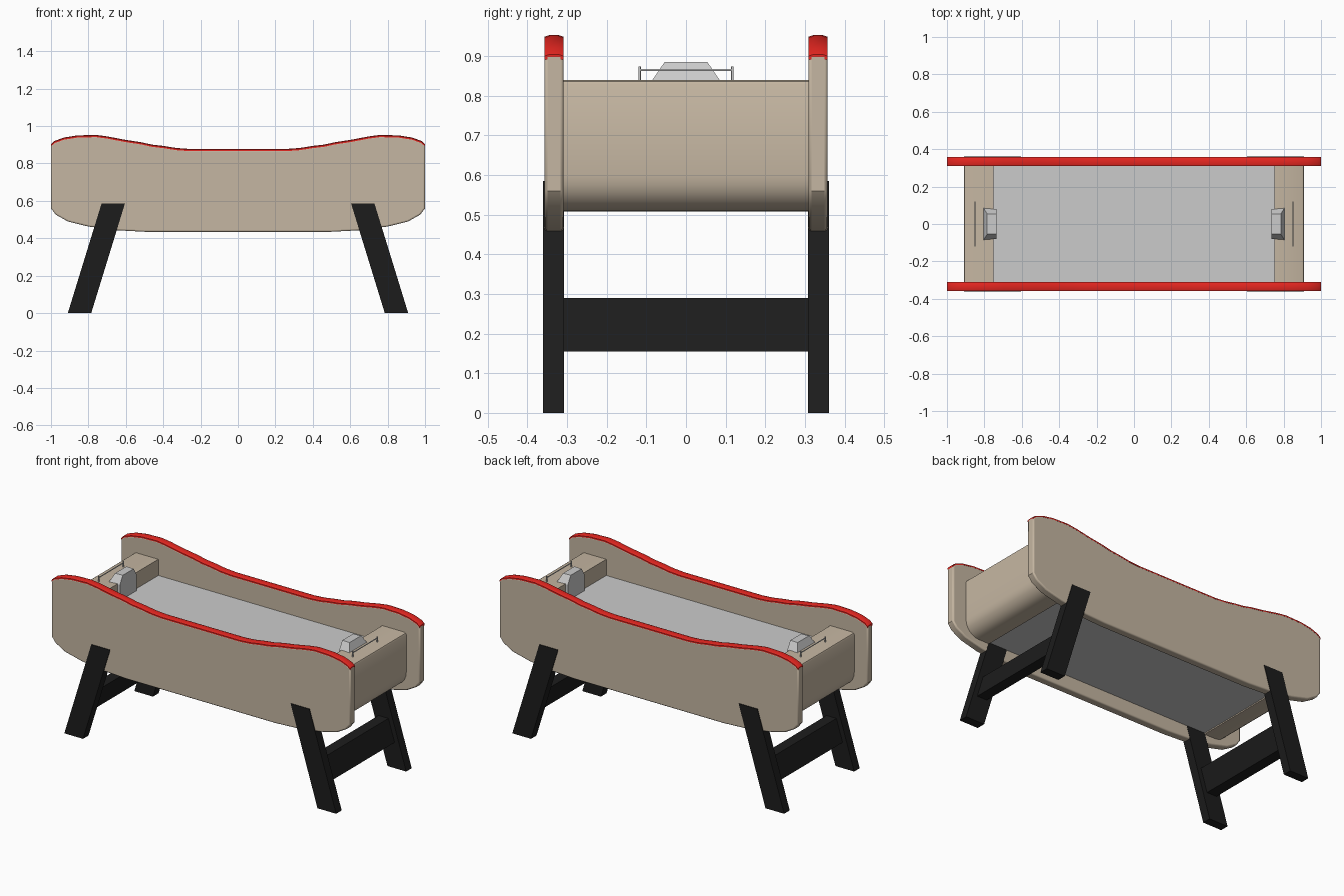
import bpy, bmesh, math
from mathutils import Vector

if "Cube" in bpy.data.objects:
    bpy.data.objects.remove(bpy.data.objects["Cube"])


def material(name, rgb):
    m = bpy.data.materials.new(name)
    m.diffuse_color = (*rgb, 1)
    m.use_nodes = True
    m.node_tree.nodes["Principled BSDF"].inputs["Base Color"].default_value = m.diffuse_color
    return m


WOOD = material("wood", (0.56, 0.47, 0.36))
RED = material("red_trim", (0.8, 0.02, 0.015))
BLACK = material("black", (0.012, 0.012, 0.012))


def finish(name, bm, mat=None, bevel=0.0, smooth=False):
    bmesh.ops.recalc_face_normals(bm, faces=bm.faces[:])
    mesh = bpy.data.meshes.new(name)
    bm.to_mesh(mesh)
    bm.free()
    ob = bpy.data.objects.new(name, mesh)
    bpy.context.collection.objects.link(ob)
    if mat:
        mesh.materials.append(mat)
    if bevel:
        mod = ob.modifiers.new("bevel", 'BEVEL')
        mod.width = bevel
        mod.segments = 3
        mod.limit_method = 'ANGLE'
        mod.angle_limit = math.radians(60)
    if smooth:
        bpy.ops.object.select_all(action='DESELECT')
        ob.select_set(True)
        bpy.context.view_layer.objects.active = ob
        bpy.ops.object.shade_smooth_by_angle(angle=math.radians(35))
    return ob


def prism(name, xz, y0, y1, mat=None, **kw):
    """Extrude an x-z outline along y."""
    bm = bmesh.new()
    face = bm.faces.new([bm.verts.new((x, y0, z)) for x, z in xz])
    out = bmesh.ops.extrude_face_region(bm, geom=[face])
    verts = [v for v in out["geom"] if isinstance(v, bmesh.types.BMVert)]
    bmesh.ops.translate(bm, verts=verts, vec=(0, y1 - y0, 0))
    return finish(name, bm, mat, **kw)


def box(name, lo, hi, mat=None):
    xs = sorted((lo[0], hi[0]))
    return prism(name, [(xs[0], lo[2]), (xs[1], lo[2]), (xs[1], hi[2]), (xs[0], hi[2])],
                 lo[1], hi[1], mat)


def rod(name, a, b, r):
    a, b = Vector(a), Vector(b)
    bm = bmesh.new()
    bmesh.ops.create_cone(bm, cap_ends=True, segments=12, radius1=r, radius2=r,
                          depth=(b - a).length)
    bm.transform((b - a).to_track_quat('Z', 'Y').to_matrix().to_4x4())
    bmesh.ops.translate(bm, verts=bm.verts[:], vec=(a + b) / 2)
    return finish(name, bm, smooth=True)


# Side panel outline: wavy top, boat-shaped bottom
half_top = [(1.0, 0.898), (0.98, 0.915), (0.93, 0.933), (0.86, 0.944), (0.76, 0.947),
            (0.7, 0.939), (0.6, 0.92), (0.52, 0.908), (0.46, 0.895), (0.4, 0.888),
            (0.33, 0.877), (0.26, 0.872)]
top = [(-x, z) for x, z in half_top] + half_top[::-1]
half_bottom = [(1.0, 0.56), (0.975, 0.527), (0.91, 0.49), (0.8, 0.463), (0.65, 0.443), (0.5, 0.435)]
bottom = half_bottom + [(-x, z) for x, z in half_bottom[::-1]]

for side, s in (("front", -1), ("back", 1)):
    y0, y1 = sorted((s * 0.309, s * 0.357))
    prism(side + "_panel", top + bottom, y0, y1, WOOD, bevel=0.008, smooth=True)
    # Crowned red trim following the panel top
    section = [(0, -0.006), (0, 0.002), (0.012, 0.006), (0.036, 0.006), (0.048, 0.002), (0.048, -0.006)]
    bm = bmesh.new()
    rings = [[bm.verts.new((x, y0 + dy, z + dz)) for dy, dz in section] for x, z in top]
    n = len(section)
    for a, b in zip(rings, rings[1:]):
        for i in range(n):
            j = (i + 1) % n
            bm.faces.new((a[i], a[j], b[j], b[i]))
    bm.faces.new(rings[0])
    bm.faces.new(rings[-1][::-1])
    finish(side + "_trim", bm, RED, smooth=True)

# Playing bed
box("playing_bed", (-0.755, -0.31, 0.515), (0.755, 0.31, 0.742))

for end, e in (("left", -1), ("right", 1)):
    # End block with rounded outer corners
    arc = [(0.82 + 0.09 * math.sin(t), 0.598 - 0.09 * math.cos(t))
           for t in [i * math.pi / 12 for i in range(7)]]
    outline = [(0.75, 0.508)] + arc + [(0.91, 0.828), (0.906, 0.836), (0.898, 0.84), (0.75, 0.84)]
    prism(end + "_end_block", [(e * x, z) for x, z in outline], -0.31, 0.31, WOOD, smooth=True)

    # Goal hood on the block edge, with sloping sides
    bm = bmesh.new()
    base = [(0.735, -0.08), (0.805, -0.086), (0.805, 0.086), (0.735, 0.08)]
    crown = [(0.735, -0.052), (0.785, -0.054), (0.785, 0.054), (0.735, 0.052)]
    lo = [bm.verts.new((e * x, y, 0.838)) for x, y in base]
    hi = [bm.verts.new((e * x, y, 0.885)) for x, y in crown]
    bm.faces.new(lo)
    bm.faces.new(hi)
    for i in range(4):
        j = (i + 1) % 4
        bm.faces.new((lo[i], lo[j], hi[j], hi[i]))
    finish(end + "_goal_hood", bm)
    box(end + "_goal_front", (e * 0.735, -0.08, 0.742), (e * 0.752, 0.08, 0.838))

    # Score rail
    rod(end + "_score_rail", (e * 0.85, -0.117, 0.865), (e * 0.85, 0.117, 0.865), 0.003)
    for k in (-1, 1):
        rod(end + "_rail_post", (e * 0.85, k * 0.117, 0.838), (e * 0.85, k * 0.117, 0.874), 0.003)

    # Splayed legs and crossbar
    leg = [(0.91, 0), (0.785, 0), (0.605, 0.585), (0.73, 0.585)]
    for side, s in (("front", -1), ("back", 1)):
        y0, y1 = sorted((s * 0.308, s * 0.361))
        prism(end + "_" + side + "_leg", [(e * x, z) for x, z in leg], y0, y1, BLACK)
    mid = lambda z: 0.8475 - 0.18 * z / 0.585
    bar = [(mid(z) + d, z) for z, d in ((0.155, -0.033), (0.155, 0.033), (0.29, 0.033), (0.29, -0.033))]
    prism(end + "_crossbar", [(e * x, z) for x, z in bar], -0.31, 0.31, BLACK)
